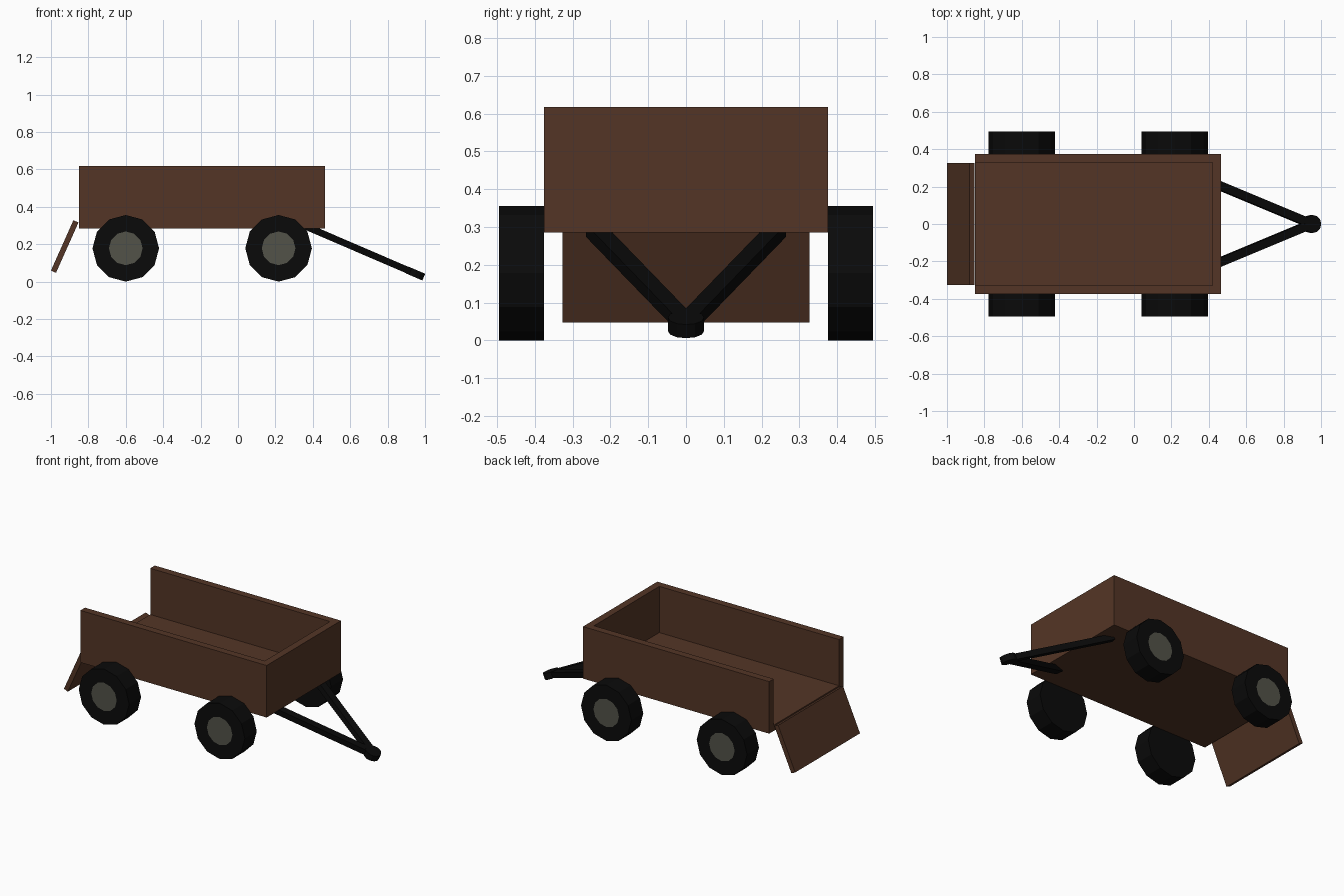
import bpy, bmesh, math
from mathutils import Matrix, Vector

if "Cube" in bpy.data.objects:
    bpy.data.objects.remove(bpy.data.objects["Cube"])


def material(name, rgb):
    m = bpy.data.materials.new(name)
    m.diffuse_color = (*rgb, 1)
    m.use_nodes = True
    m.node_tree.nodes["Principled BSDF"].inputs["Base Color"].default_value = m.diffuse_color
    return m


WOOD = material("brown wood", (0.088, 0.036, 0.019))
BLACK = material("black rubber", (0.003, 0.003, 0.003))
GREY = material("grey hub", (0.085, 0.085, 0.066))


def finish(bm, name, *mats):
    bmesh.ops.recalc_face_normals(bm, faces=bm.faces)
    me = bpy.data.meshes.new(name)
    bm.to_mesh(me)
    bm.free()
    for m in mats:
        me.materials.append(m)
    ob = bpy.data.objects.new(name, me)
    bpy.context.collection.objects.link(ob)
    return ob


def prism(name, profile, axis, lo, hi, mat):
    """Extrude a 2D profile along y ('y': points are x,z) or z ('z': points are x,y)."""
    bm = bmesh.new()
    place = (lambda a, b: (a, lo, b)) if axis == "y" else (lambda a, b: (a, b, lo))
    face = bm.faces.new([bm.verts.new(place(a, b)) for a, b in profile])
    ext = bmesh.ops.extrude_face_region(bm, geom=[face])["geom"]
    move = Vector((0, hi - lo, 0)) if axis == "y" else Vector((0, 0, hi - lo))
    bmesh.ops.translate(bm, vec=move, verts=[v for v in ext if isinstance(v, bmesh.types.BMVert)])
    return finish(bm, name, mat)


# Cargo box: U-shaped wall, open at the rear, with a floor inside
X0, X1, W, T = -0.85, 0.465, 0.375, 0.046
walls = [(X0, -W), (X1, -W), (X1, W), (X0, W),
         (X0, W - T), (X1 - T, W - T), (X1 - T, T - W), (X0, T - W)]
prism("box_walls", walls, "z", 0.285, 0.617, WOOD)
IN = W - T
prism("floor", [(X0, -IN), (X1 - T, -IN), (X1 - T, IN), (X0, IN)], "z", 0.285, 0.322, WOOD)

# Lowered tailgate
gate = [(-0.88, 0.328), (-0.853, 0.316), (-0.973, 0.047), (-1.0, 0.059)]
prism("tailgate", gate, "y", -0.327, 0.327, WOOD)

# Wheels: twelve-sided, with a grey hub inset in the outer cap
R = 0.178
for x, end in ((-0.6, "rear"), (0.217, "front")):
    for s, side in ((-1, "right"), (1, "left")):
        bm = bmesh.new()
        bmesh.ops.create_cone(bm, cap_ends=True, segments=12, radius1=R, radius2=R, depth=0.12)
        cap = max(bm.faces, key=lambda f: f.calc_center_median().z)
        bmesh.ops.inset_region(bm, faces=[cap], thickness=(R - 0.087) * math.cos(math.pi / 12))
        cap.material_index = 1
        bm.transform(Matrix.Translation((x, s * 0.435, R))
                     @ Matrix.Rotation(-s * math.pi / 2, 4, "X"))
        finish(bm, f"{end}_{side}_wheel", BLACK, GREY)

# Drawbar: two bars meeting at a round hitch, all in one tilted plane
tilt = Matrix.Translation((0.949, 0, 0.043)) @ Matrix.Rotation(math.atan(0.43), 4, "Y")
end_u, end_y = -0.635, 0.243
length = math.hypot(end_u, end_y)
for s, side in ((-1, "right"), (1, "left")):
    bm = bmesh.new()
    bmesh.ops.create_cube(bm, size=1)
    bm.transform(tilt
                 @ Matrix.Rotation(math.atan2(s * end_y, end_u), 4, "Z")
                 @ Matrix.Translation((length / 2, 0, 0))
                 @ Matrix.Diagonal((length, 0.046, 0.036, 1)))
    finish(bm, f"{side}_drawbar", BLACK)

bm = bmesh.new()
bmesh.ops.create_cone(bm, cap_ends=True, segments=12, radius1=0.048, radius2=0.048, depth=0.039)
bm.transform(tilt)
finish(bm, "hitch", BLACK)
